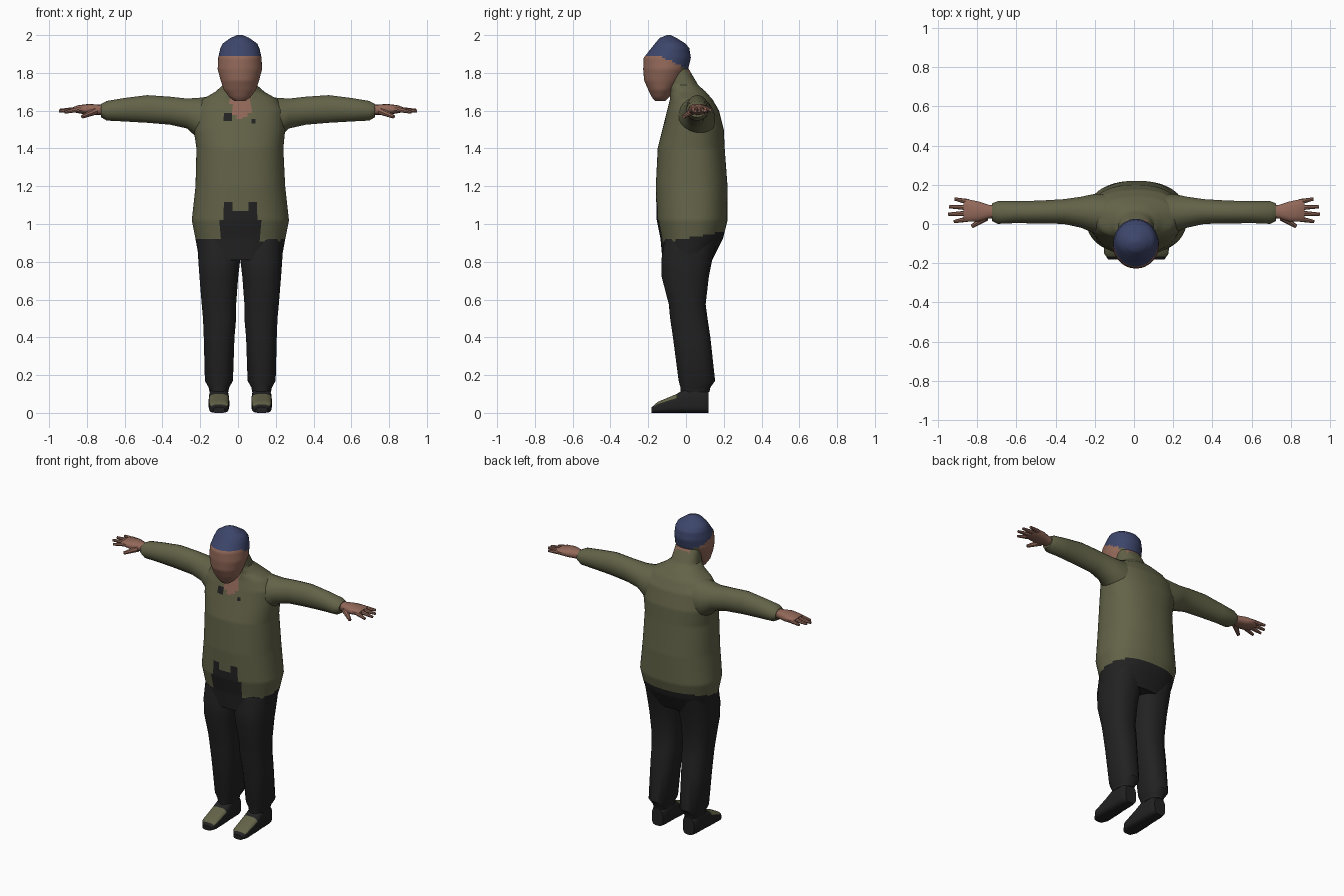
import bpy, bmesh, math
from mathutils import Vector


def material(name, rgb):
    m = bpy.data.materials.new(name)
    m.diffuse_color = (*rgb, 1)
    return m


OLIVE, SKIN, BLACK, BLUE = range(4)
MATS = [material("olive_cloth", (0.125, 0.125, 0.066)),
        material("skin", (0.29, 0.14, 0.10)),
        material("black_cloth", (0.016, 0.016, 0.016)),
        material("blue_cap", (0.046, 0.06, 0.145))]
MID = 0.012  # body centre line


def finish(name, bm, rule):
    """Turn a bmesh into an object, colouring faces by a number or a rule."""
    bmesh.ops.recalc_face_normals(bm, faces=bm.faces)
    bm.normal_update()
    for f in bm.faces:
        f.smooth = True
        f.material_index = rule(f.calc_center_median(), f.normal) if callable(rule) else rule
    me = bpy.data.meshes.new(name)
    bm.to_mesh(me)
    bm.free()
    for m in MATS:
        me.materials.append(m)
    me.set_sharp_from_angle(angle=math.radians(40))
    ob = bpy.data.objects.new(name, me)
    bpy.context.collection.objects.link(ob)
    return ob


def loft(name, rings, axis, rule, n=20, power=2.0, step=1.0, side=1, mid=0.0):
    """Skin rings (t, a0, a1, b0, b1) along an axis; side=-1 mirrors x about mid."""
    order = {"z": lambda t, a, b: (a, b, t),
             "x": lambda t, a, b: (t, a, b),
             "y": lambda t, a, b: (a, t, b)}[axis]
    fine = []
    for r, s in zip(rings, rings[1:]):
        k = max(1, math.ceil((s[0] - r[0]) / step))
        fine += [[u + (v - u) * i / k for u, v in zip(r, s)] for i in range(k)]
    fine.append(rings[-1])
    bm = bmesh.new()
    loops = []
    for t, a0, a1, b0, b1 in fine:
        loop = []
        for i in range(n):
            ang = 2 * math.pi * (i + 0.5) / n
            c, s = math.cos(ang), math.sin(ang)
            a = (a0 + a1) / 2 + (a1 - a0) / 2 * math.copysign(abs(c) ** (2 / power), c)
            b = (b0 + b1) / 2 + (b1 - b0) / 2 * math.copysign(abs(s) ** (2 / power), s)
            x, y, z = order(t, a, b)
            loop.append(bm.verts.new((mid + side * (x - mid), y, z)))
        loops.append(loop)
    for p, q in zip(loops, loops[1:]):
        for i in range(n):
            j = (i + 1) % n
            bm.faces.new((p[i], p[j], q[j], q[i]))
    bm.faces.new(loops[0])
    bm.faces.new(loops[-1])
    return finish(name, bm, rule)


def finger(name, start, end, r0, r1):
    bm = bmesh.new()
    p, q = Vector(start), Vector(end)
    bmesh.ops.create_cone(bm, cap_ends=True, segments=8, radius1=r0, radius2=r1,
                          depth=(q - p).length)
    rot = (q - p).to_track_quat("Z", "Y")
    for v in bm.verts:
        v.co = rot @ v.co + (p + q) / 2
    return finish(name, bm, SKIN)


# Jacket and hips: ragged hem, open collar and two dark flecks
def jacket_colour(c, normal):
    x, y, z = c
    hem = 0.90 + 0.06 * (y + 0.13) / 0.33
    if y < 0.02:
        if -0.1 < x < 0.12:
            if abs(x + 0.05) < 0.028 or abs(x - 0.08) < 0.026:
                hem = 1.12
            else:
                hem = 1.07 if -0.07 < x < 0.1 else 1.02
        elif x < 0:
            hem = 0.92
        if abs(x + 0.06) < 0.022 and abs(z - 1.565) < 0.026:
            return BLACK
        if abs(x - 0.08) < 0.018 and abs(z - 1.545) < 0.016:
            return BLACK
        dx = (x - 0.015) / 0.052
        if z > 1.56 and abs(dx) < 1 and dx * dx + min(0, (z - 1.62) / 0.06) ** 2 < 1:
            return SKIN
    return BLACK if z < hem else OLIVE


loft("jacket", [
    (0.81, -0.205, 0.23, -0.125, 0.14), (0.92, -0.225, 0.25, -0.135, 0.195),
    (1.02, -0.245, 0.27, -0.155, 0.22), (1.2, -0.225, 0.25, -0.16, 0.22),
    (1.4, -0.22, 0.24, -0.15, 0.205), (1.5, -0.235, 0.25, -0.125, 0.20),
    (1.6, -0.23, 0.25, -0.10, 0.175), (1.66, -0.19, 0.21, -0.085, 0.14),
    (1.70, -0.12, 0.14, -0.085, 0.105), (1.735, -0.08, 0.10, -0.10, 0.065),
    (1.82, -0.07, 0.09, -0.10, 0.015)],
    "z", jacket_colour, n=72, power=2.3, step=0.0125)


# Head with a knitted cap that dips towards the nape
def head_colour(c, normal):
    edge = 1.892 - 0.075 * min(1, max(0, (c.y + 0.14) / 0.15))
    if c.z > edge:
        return BLUE
    return OLIVE if c.y > -0.025 else SKIN


loft("head", [
    (1.652, -0.02, 0.04, -0.165, -0.11), (1.67, -0.045, 0.065, -0.18, -0.09),
    (1.71, -0.075, 0.095, -0.20, -0.06), (1.76, -0.092, 0.112, -0.222, -0.02),
    (1.82, -0.108, 0.128, -0.227, 0.012), (1.88, -0.105, 0.125, -0.224, 0.026),
    (1.93, -0.094, 0.114, -0.185, 0.018), (1.955, -0.082, 0.102, -0.165, -0.002),
    (1.985, -0.04, 0.06, -0.14, -0.05), (2.0, -0.005, 0.025, -0.10, -0.08)],
    "z", head_colour, n=40, power=2.0, step=0.012)


# Shoes with pale patches over the toes
def shoe_colour(c, normal):
    return OLIVE if normal.z > 0.35 and -0.165 < c.y < -0.045 else BLACK


for side, label in ((1, "left"), (-1, "right")):
    loft(label + "_trouser_leg", [
        (0.11, 0.075, 0.175, -0.03, 0.125), (0.135, 0.07, 0.18, -0.03, 0.13),
        (0.17, 0.05, 0.20, -0.04, 0.155), (0.4, 0.042, 0.206, -0.07, 0.13),
        (0.5, 0.033, 0.21, -0.085, 0.115), (0.575, 0.033, 0.217, -0.092, 0.105),
        (0.72, 0.022, 0.229, -0.13, 0.122), (0.82, 0.01, 0.236, -0.13, 0.142),
        (0.92, 0.005, 0.235, -0.115, 0.17)],
        "z", BLACK, n=20, power=2.4, side=side, mid=MID)
    loft(label + "_shoe", [
        (-0.182, 0.095, 0.155, 0.0, 0.03), (-0.15, 0.073, 0.177, 0.0, 0.058),
        (-0.05, 0.07, 0.18, 0.0, 0.10), (0.0, 0.072, 0.178, 0.0, 0.13),
        (0.09, 0.075, 0.175, 0.0, 0.13), (0.12, 0.085, 0.165, 0.0, 0.11)],
        "y", shoe_colour, n=24, power=3.5, step=0.02, side=side, mid=MID)

    # Outstretched sleeve, flaring into the shoulder
    loft(label + "_sleeve", [
        (0.06, 1 * -0.06, 0.15, 1.42, 1.69), (0.20, -0.05, 0.155, 1.44, 1.67),
        (0.27, -0.02, 0.14, 1.505, 1.665), (0.36, 0.0, 0.127, 1.525, 1.675),
        (0.48, 0.002, 0.12, 1.535, 1.683), (0.60, 0.004, 0.117, 1.542, 1.668),
        (0.695, 0.0, 0.117, 1.547, 1.652), (0.725, 0.015, 0.105, 1.565, 1.635)],
        "x", OLIVE, n=20, side=side)

    # Hand
    loft(label + "_palm", [
        (0.69, 0.03, 0.095, 1.575, 1.63), (0.74, 0.028, 0.098, 1.578, 1.632),
        (0.79, 0.012, 0.115, 1.578, 1.636), (0.85, 0.012, 0.128, 1.587, 1.628),
        (0.87, 0.018, 0.122, 1.592, 1.62)],
        "x", SKIN, n=14, power=2.4, side=side)
    tips = [(0.918, 0.012, 1.592), (0.947, 0.05, 1.597),
            (0.942, 0.088, 1.602), (0.915, 0.128, 1.604)]
    for i, (x, y, z) in enumerate(tips):
        finger(f"{label}_finger_{i + 1}", (side * 0.845, 0.026 + 0.029 * i, 1.607),
               (side * x, y, z), 0.0145, 0.008)
    finger(label + "_thumb", (side * 0.755, 0.035, 1.598), (side * 0.825, -0.012, 1.568),
           0.02, 0.01)
